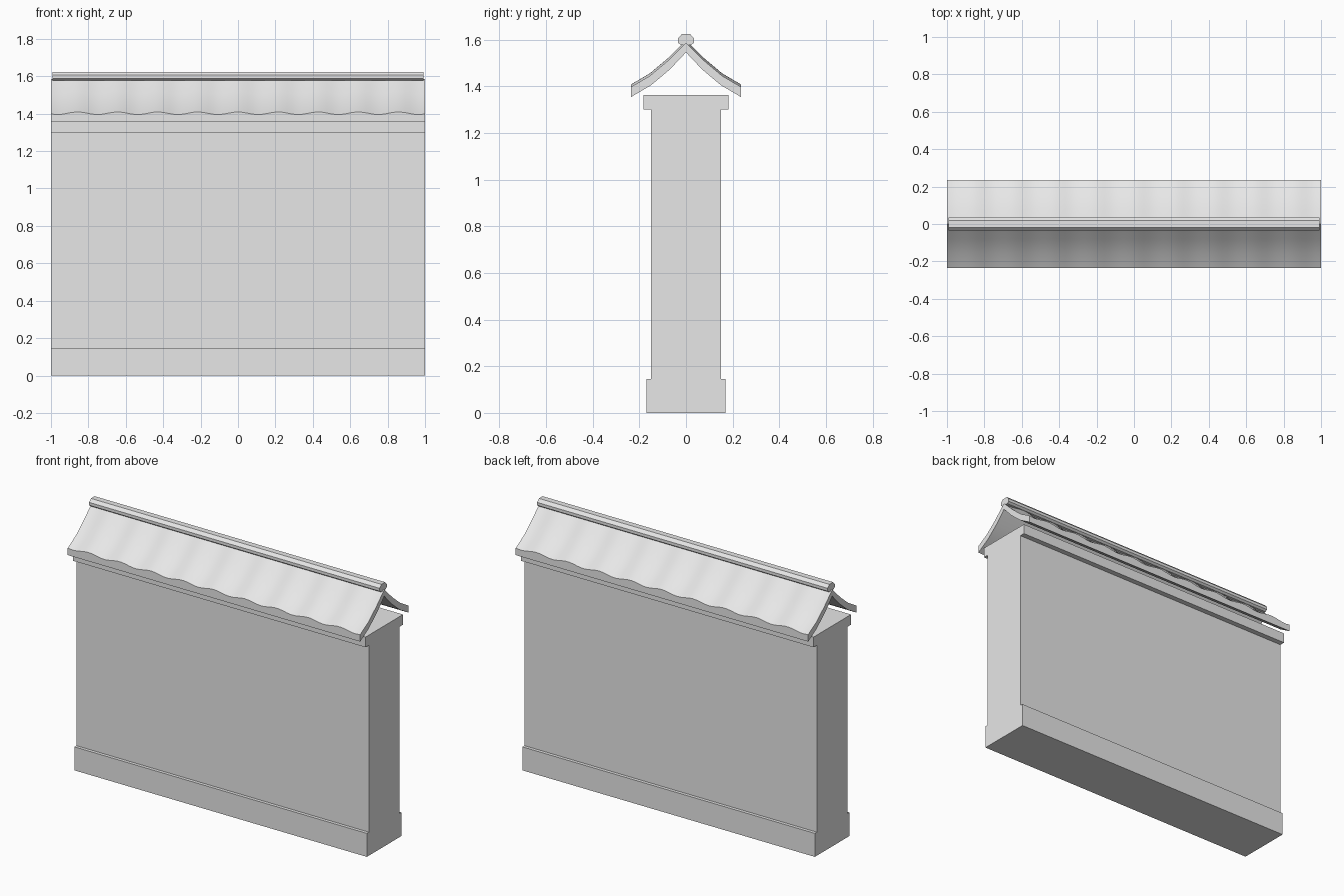
import bpy, bmesh, math

cube = bpy.data.objects.get("Cube")
if cube:
    bpy.data.objects.remove(cube, do_unlink=True)

grey = bpy.data.materials.new("plain_grey")
grey.use_nodes = True
grey.diffuse_color = (0.8, 0.8, 0.8, 1)
grey.node_tree.nodes["Principled BSDF"].inputs["Base Color"].default_value = (0.8, 0.8, 0.8, 1)


def sweep(name, section, xs, smooth_angle=None):
    """Join the closed (y, z) section at each x into a capped solid."""
    bm = bmesh.new()
    rings = [[bm.verts.new((x, y, z)) for y, z in section(x)] for x in xs]
    n = len(rings[0])
    for a, b in zip(rings, rings[1:]):
        for i in range(n):
            j = (i + 1) % n
            bm.faces.new((a[i], a[j], b[j], b[i]))
    bm.faces.new(rings[0])
    bm.faces.new(rings[-1])
    bmesh.ops.recalc_face_normals(bm, faces=bm.faces)
    mesh = bpy.data.meshes.new(name)
    bm.to_mesh(mesh)
    bm.free()
    mesh.materials.append(grey)
    obj = bpy.data.objects.new(name, mesh)
    bpy.context.collection.objects.link(obj)
    if smooth_angle:
        bpy.ops.object.select_all(action="DESELECT")
        obj.select_set(True)
        bpy.context.view_layer.objects.active = obj
        bpy.ops.object.shade_smooth_by_angle(angle=math.radians(smooth_angle))
    return obj


def mirrored(half):
    """Complete a +y half section, dropping doubled points on the centre."""
    return half + [(-y, z) for y, z in reversed(half) if y > 0]


# Wall with a stepped plinth and a projecting cap
wall_half = [(0.17, 0), (0.17, 0.145), (0.15, 0.145), (0.15, 1.30),
             (0.183, 1.30), (0.183, 1.363)]
sweep("wall", lambda x: mirrored(wall_half), (-1, 1))

# Curved roof: rippled tiles above, plain underside below
tile_top = [(0.235, 1.402), (0.155, 1.449), (0.08, 1.512), (0, 1.59)]
underside = [(0.235, 1.355), (0.15, 1.405), (0.07, 1.472), (0, 1.546)]
PITCH = 0.2145


def roof_section(x):
    lift = 0.007 * math.cos(math.tau * x / PITCH)
    top = mirrored([(y, z + lift) for y, z in tile_top])
    return top + list(reversed(mirrored(underside)))


steps = 76
sweep("tiled_roof", roof_section, [-1 + 2 * i / steps for i in range(steps + 1)], 30)

# Faceted ridge bar
ridge_half = [(0.022, 1.578), (0.035, 1.588), (0.035, 1.606), (0.018, 1.624)]
sweep("ridge_bar", lambda x: mirrored(ridge_half), (-0.993, 0.993))
